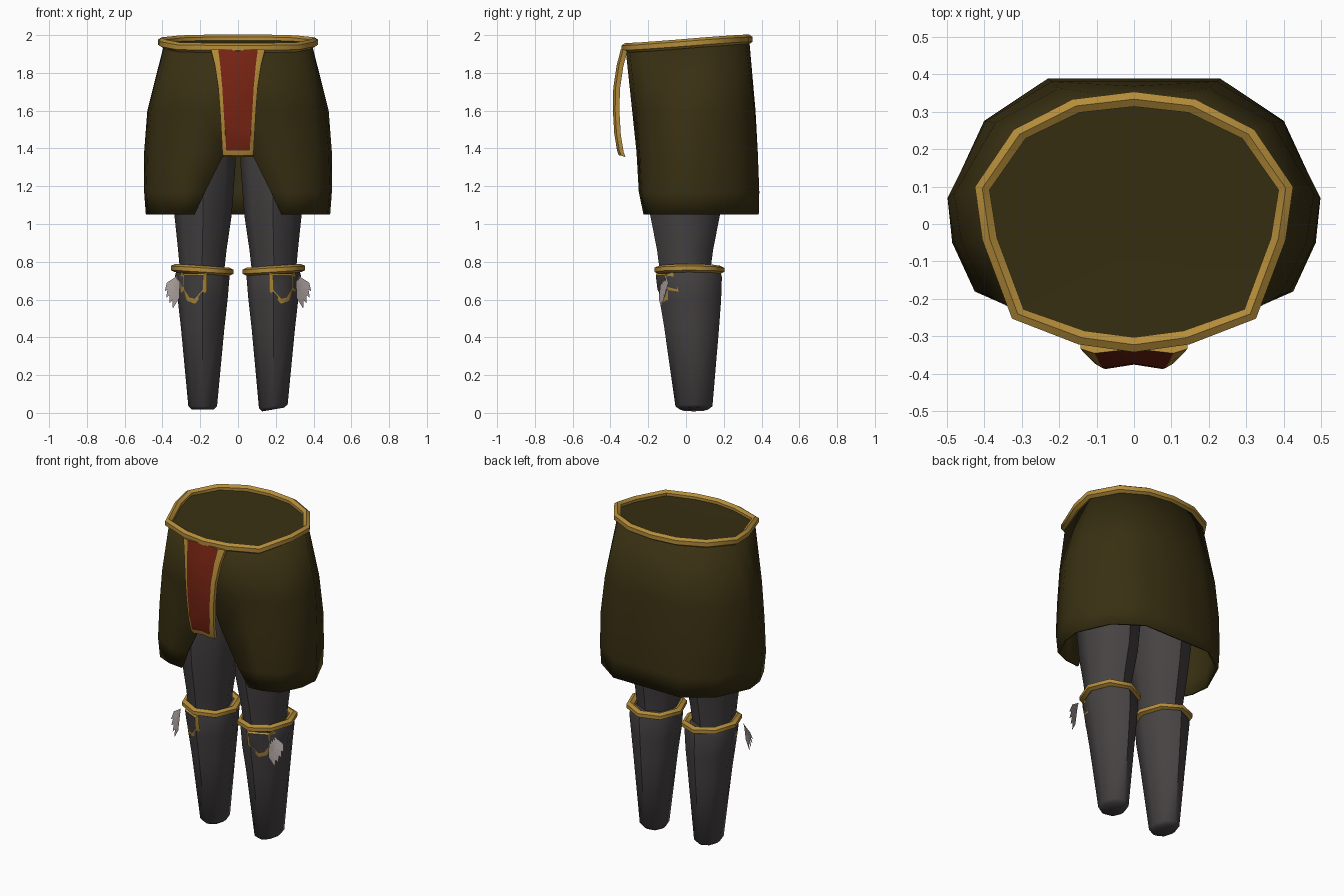
import bpy, bmesh, math

if "Cube" in bpy.data.objects:
    bpy.data.objects.remove(bpy.data.objects["Cube"])


def material(name, rgb):
    m = bpy.data.materials.new(name)
    m.diffuse_color = (*rgb, 1)
    m.use_nodes = True
    m.node_tree.nodes["Principled BSDF"].inputs["Base Color"].default_value = m.diffuse_color
    return m


OLIVE = material("olive cloth", (0.04, 0.029, 0.006))
GOLD = material("gold trim", (0.46, 0.265, 0.042))
RED = material("red cloth", (0.18, 0.017, 0.006))
GREY = material("dark grey cloth", (0.062, 0.055, 0.056))
FEATHER = material("pale feather", (0.36, 0.31, 0.30))


def build(name, verts, faces, mats, indices=None, fix=True, angle=50):
    me = bpy.data.meshes.new(name)
    me.from_pydata(verts, [], faces)
    for m in mats:
        me.materials.append(m)
    if indices:
        me.polygons.foreach_set("material_index", indices)
    if fix:
        bm = bmesh.new()
        bm.from_mesh(me)
        bmesh.ops.recalc_face_normals(bm, faces=bm.faces)
        bm.to_mesh(me)
        bm.free()
    ob = bpy.data.objects.new(name, me)
    bpy.context.collection.objects.link(ob)
    bpy.ops.object.select_all(action='DESELECT')
    ob.select_set(True)
    bpy.context.view_layer.objects.active = ob
    bpy.ops.object.shade_smooth_by_angle(angle=math.radians(angle))
    return ob


def grid_faces(rows, cols, wrap_c=False, wrap_r=False):
    """Quads joining a grid of rows x cols vertices."""
    return [(r * cols + c, r * cols + (c + 1) % cols,
             (r + 1) % rows * cols + (c + 1) % cols, (r + 1) % rows * cols + c)
            for r in range(rows if wrap_r else rows - 1)
            for c in range(cols if wrap_c else cols - 1)]


def tube_ring(name, path, width, height, sides=6):
    """Closed tube around a roughly round path."""
    n = len(path)
    cx = sum(p[0] for p in path) / n
    cy = sum(p[1] for p in path) / n
    verts = []
    for x, y, z in path:
        d = math.hypot(x - cx, y - cy)
        for k in range(sides):
            a = 2 * math.pi * (k + 0.5) / sides
            o = width * math.cos(a)
            verts.append((x + (x - cx) / d * o, y + (y - cy) / d * o, z + height * math.sin(a)))
    return build(name, verts, grid_faces(n, sides, True, True), [GOLD])


def loft(name, rings, mat, sides=8):
    """Closed shape through oval rings given as (z, cx, cy, rx, ry, tilt)."""
    verts = []
    for z, cx, cy, rx, ry, tilt in rings:
        for k in range(sides):
            a = 2 * math.pi * k / sides
            verts.append((cx + rx * math.cos(a), cy + ry * math.sin(a), z + tilt * math.cos(a)))
    n = len(rings)
    faces = grid_faces(n, sides, True)
    faces += [tuple(range(sides)), tuple(range((n - 1) * sides, n * sides))]
    return build(name, verts, faces, [mat])


def waist_z(y):
    t = min(max((y + 0.33) / 0.67, 0), 1)
    return 1.932 + 0.046 * (0.5 * t + 0.5 * t * t * (3 - 2 * t))


# Skirt: right half from the back centre to the front slit, mirrored
skirt_rows = [
    (None, [(0, .335), (.155, .315), (.30, .24), (.39, .10), (.37, -.04), (.31, -.235), (.14, -.30), (0, -.32)]),
    (1.60, [(0, .368), (.20, .362), (.37, .27), (.48, .08), (.46, -.05), (.39, -.19), (.20, -.265), (0, -.285)]),
    (1.38, [(0, .38), (.22, .38), (.395, .275), (.497, .07), (.48, -.05), (.415, -.18), (.25, -.245), (.07, -.262)]),
    (1.17, [(0, .388), (.23, .388), (.40, .275), (.497, .065), (.485, -.05), (.425, -.18), (.30, -.235), (.175, -.25)]),
    (1.05, [(0, .385), (.23, .385), (.395, .27), (.488, .065), (.475, -.05), (.415, -.175), (.32, -.215), (.23, -.225)]),
]
verts = [(x, y, z if z else waist_z(y) - .005) for z, row in skirt_rows for x, y in row]
skirt = build("skirt", verts, grid_faces(5, 8), [OLIVE], fix=False)
mirror = skirt.modifiers.new("mirror", 'MIRROR')
mirror.use_clip = True
shell = skirt.modifiers.new("cloth thickness", 'SOLIDIFY')
shell.thickness = 0.012
shell.offset = -1

# Waist: belt tube and the flat cover inside it
half = [(0, .333), (.155, .315), (.305, .24), (.405, .095), (.385, -.04), (.31, -.24), (.14, -.303), (0, -.322)]
loop = half + [(-x, y) for x, y in half[-2:0:-1]]
tube_ring("belt", [(x, y, waist_z(y)) for x, y in loop], 0.023, 0.0255)
cover = [(x * .97, y * .97, waist_z(y) - .004) for x, y in loop] + [(0, 0, waist_z(0) - .012)]
n = len(loop)
build("waist_cover", cover, [(i, (i + 1) % n, n) for i in range(n)], [OLIVE])

# Front panel: curved red strip with gold borders; (z, y, red half width, gold half width)
panel_rows = [(1.925, -.345, .105, .143), (1.84, -.367, .094, .122), (1.72, -.385, .083, .104),
              (1.60, -.387, .076, .095), (1.48, -.38, .068, .088), (1.388, -.365, .062, .083),
              (1.362, -.355, .058, .080)]
verts = []
for z, y, red, gold in panel_rows:
    zb = z - .008
    verts += [(-gold, y + .035, zb), (-gold, y + .012, z), (-red, y, z), (0, y + .012, z),
              (red, y, z), (gold, y + .012, z), (gold, y + .035, zb), (0, y + .035, zb)]
faces = grid_faces(7, 8, True)
idx = [1 if f % 8 in (2, 3) and f // 8 < 5 else 0 for f in range(len(faces))]
faces += [tuple(range(8)), tuple(range(48, 56))]
build("front_panel", verts, faces, [GOLD, RED], idx + [0, 0], angle=40)


def shin_front(x, z):
    """Front surface of the eight-sided shin at a given x and z."""
    t = (z - .45) / .29
    cx, rx = .187, .115 + .03 * t
    cy, ry = .03 - .01 * t, .145 + .025 * t
    d = abs(x - cx) / rx
    f = 1 - d * .293 / .707 if d < .707 else max(0, .707 * (1 - d) / .293)
    return cy - ry * f


for side, s in (("left", -1), ("right", 1)):
    c = s * .187
    # Upper leg, hidden under the skirt at its top
    loft(side + "_thigh", [(.76, s * .19, -.005, .118, .135, 0), (.86, s * .189, -.005, .128, .148, 0),
                           (1.05, s * .185, -.005, .152, .185, 0), (1.3, s * .188, 0, .174, .205, 0),
                           (1.5, s * .19, .01, .18, .205, 0)], GREY)
    # Lower leg with a small rounded sole
    tilt = .01 if s > 0 else 0
    loft(side + "_shin", [(.018, c, .042, .058, .075, tilt), (.035, c, .042, .076, .098, tilt),
                          (.45, c, .03, .115, .145, 0), (.60, c, .023, .132, .163, 0),
                          (.72, s * .19, .02, .145, .17, 0), (.757, s * .19, .02, .135, .16, 0)], GREY)
    # Knee band
    ring = [(s * .19 + .143 * math.cos(k * math.pi / 4), .018 + .162 * math.sin(k * math.pi / 4),
             .757 + s * .010 * math.cos(k * math.pi / 4)) for k in range(8)]
    tube_ring(side + "_knee_band", ring, .026, .022)
    # Knee shield with gold rim
    outer = [(.165, .745), (.165, .645), (.228, .578), (.268, .592), (.305, .645), (.305, .745)]
    inner = [(.184, .728), (.184, .655), (.230, .603), (.258, .612), (.286, .655), (.286, .728)]
    verts = [(s * x, shin_front(x, z) - .013, z) for x, z in outer + inner]
    faces = grid_faces(2, 6, True) + [tuple(range(6, 12))]
    build(side + "_knee_shield", verts, faces, [GOLD, GREY], [0] * 6 + [1])
    # Fan of feathers beside the shield
    verts, faces = [], []
    for k, (tx, tz) in enumerate([(.388, .645), (.380, .610), (.364, .578), (.345, .553)]):
        rx, rz, y = .318 - .004 * k, .728 - .006 * k, -.105 - .009 * k
        dx, dz = tx - rx, tz - rz
        length = math.hypot(dx, dz)
        px, pz = -dz / length * .02, dx / length * .02
        mx, mz = rx + dx * .62, rz + dz * .62
        b = len(verts)
        verts += [(s * rx, y, rz), (s * (mx + px), y + .012, mz + pz),
                  (s * tx, y, tz), (s * (mx - px), y - .012, mz - pz)]
        faces += [(b, b + 1, b + 2), (b, b + 2, b + 3)]
    build(side + "_feathers", verts, faces, [FEATHER])
